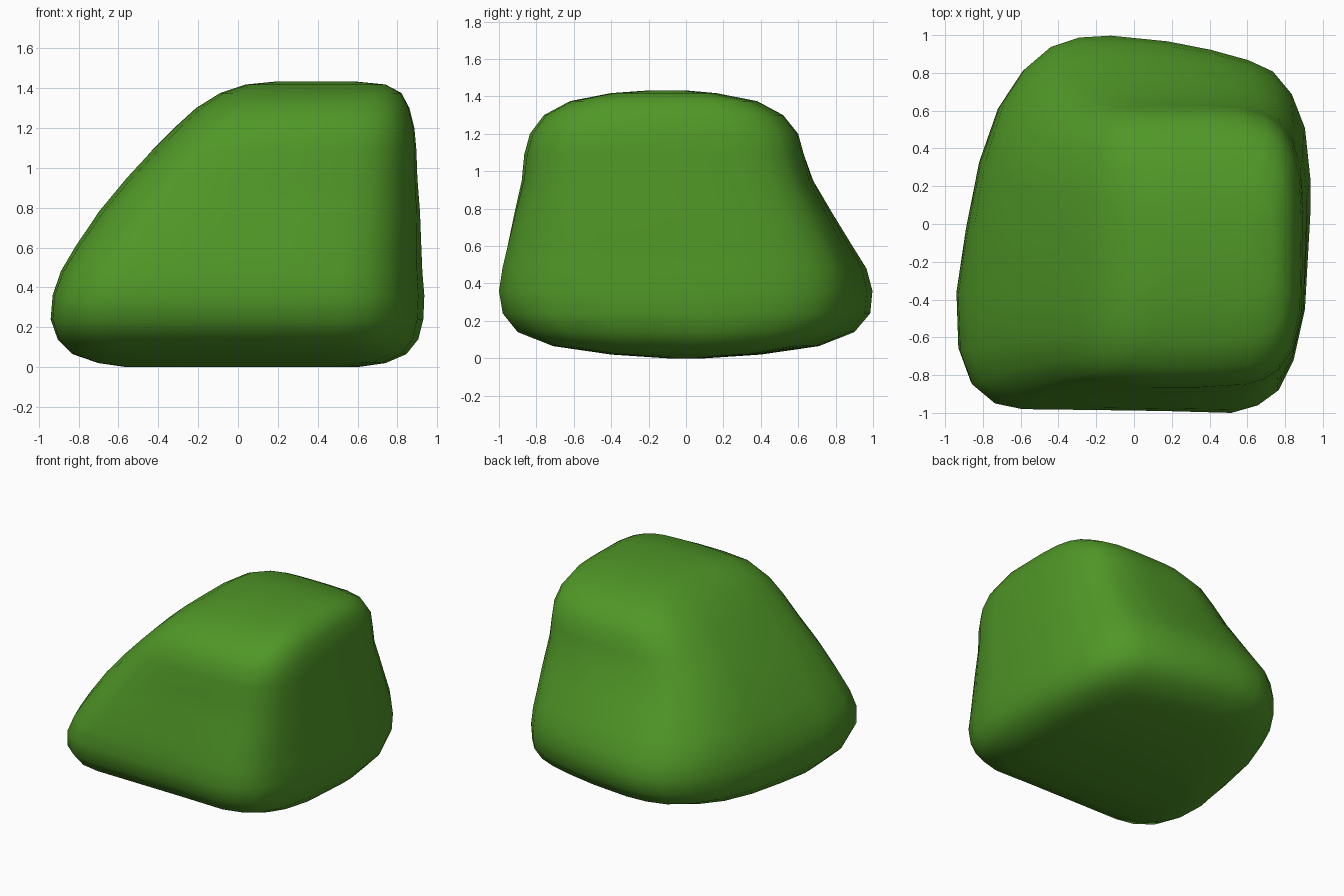
import bpy, bmesh

if "Cube" in bpy.data.objects:
    bpy.data.objects.remove(bpy.data.objects["Cube"])

# Plan outline at the widest level, anticlockwise from the right side
OUTLINE = [(.93, .08), (.93, .23), (.90, .51), (.83, .69), (.73, .81), (.60, .87),
           (.40, .925), (.17, .97), (-.13, 1), (-.30, .99), (-.45, .94),
           (-.59, .82), (-.72, .62), (-.82, .33), (-.89, -.03), (-.94, -.37),
           (-.93, -.67), (-.865, -.85), (-.745, -.95), (-.60, -.98), (-.2, -.985),
           (.15, -.99), (.51, -1), (.65, -.96), (.76, -.88), (.84, -.72),
           (.90, -.45)]

# Height, then left / right / front / back extent of each level
LEVELS = [(0, -.56, .60, -.10, .10), (.02, -.70, .74, -.40, .40),
          (.065, -.83, .845, -.71, .71), (.14, -.905, .905, -.90, .90),
          (.24, -.94, .93, -.98, .985), (.36, -.93, .935, -1, .997),
          (.48, -.89, .925, -.985, .965), (.60, -.82, .92, -.96, .89),
          (.78, -.70, .913, -.92, .78), (.95, -.56, .90, -.88, .68),
          (1.09, -.43, .895, -.865, .63), (1.20, -.32, .885, -.835, .60),
          (1.30, -.21, .86, -.76, .52), (1.375, -.09, .82, -.62, .38),
          (1.418, .04, .74, -.40, .16), (1.432, .18, .60, -.20, 0)]


def squared(u, v, n=4.0):
    """Push a unit outline point onto a rounded square."""
    k = (abs(u) ** n + abs(v) ** n) ** (1 / n)
    return u / k, v / k


# Rounded, leaning block lofted through the levels
bm = bmesh.new()
rings = []
for z, x0, x1, y0, y1 in LEVELS:
    w = min(1, max(0, (z - .36) / .75))
    ring = []
    for px, py in OUTLINE:
        u, v = (px + .005) / .935, py
        su, sv = squared(u, v)
        u, v = u + (su - u) * w, v + (sv - v) * w
        ring.append(bm.verts.new(((x0 + x1) / 2 + u * (x1 - x0) / 2,
                                  (y0 + y1) / 2 + v * (y1 - y0) / 2, z)))
    rings.append(ring)

count = len(OUTLINE)
for low, high in zip(rings, rings[1:]):
    for i in range(count):
        j = (i + 1) % count
        bm.faces.new((low[i], low[j], high[j], high[i]))
bm.faces.new(rings[0][::-1])
bm.faces.new(rings[-1])
for face in bm.faces:
    face.smooth = True

mesh = bpy.data.meshes.new("rounded_block")
bm.to_mesh(mesh)
bm.free()
block = bpy.data.objects.new("rounded_block", mesh)
bpy.context.collection.objects.link(block)

# Green surface
green = bpy.data.materials.new("green")
green.diffuse_color = (.08, .31, .02, 1)
green.use_nodes = True
green.node_tree.nodes["Principled BSDF"].inputs["Base Color"].default_value = green.diffuse_color
mesh.materials.append(green)
